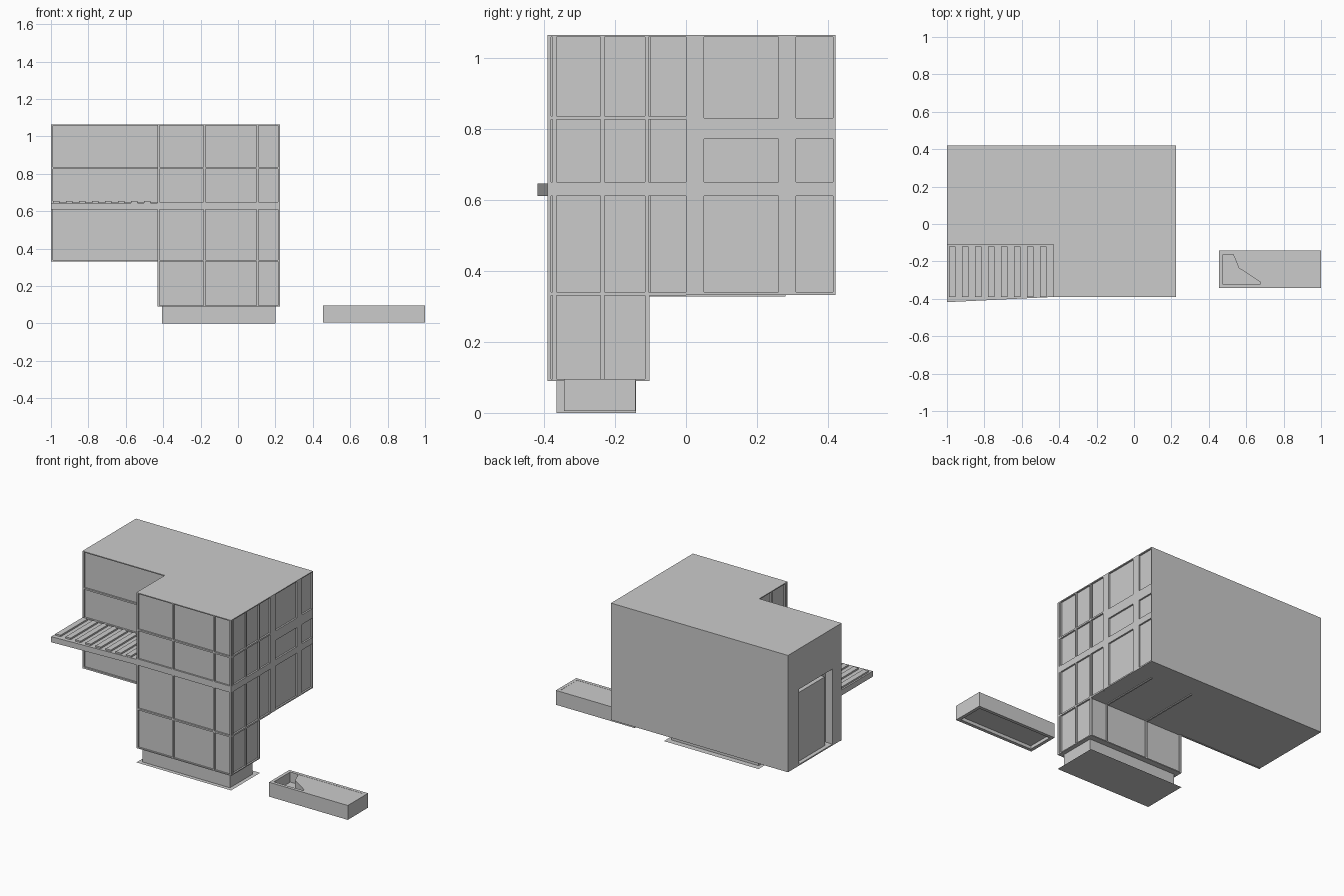
import bpy, bmesh

if "Cube" in bpy.data.objects:
    bpy.data.objects.remove(bpy.data.objects["Cube"])


def mesh_object(name, verts, faces):
    me = bpy.data.meshes.new(name)
    me.from_pydata(verts, [], faces)
    bm = bmesh.new()
    bm.from_mesh(me)
    bmesh.ops.recalc_face_normals(bm, faces=bm.faces)
    bm.to_mesh(me)
    bm.free()
    ob = bpy.data.objects.new(name, me)
    bpy.context.collection.objects.link(ob)
    return ob


def prism(name, outline, z0, z1):
    n = len(outline)
    verts = [(x, y, z0) for x, y in outline] + [(x, y, z1) for x, y in outline]
    faces = [list(range(n)), list(range(n, 2 * n))]
    faces += [[i, (i + 1) % n, (i + 1) % n + n, i + n] for i in range(n)]
    return mesh_object(name, verts, faces)


def box(name, x0, x1, y0, y1, z0, z1):
    return prism(name, [(x0, y0), (x1, y0), (x1, y1), (x0, y1)], z0, z1)


L, R, F, B = -1.0, 0.225, -0.39, 0.42      # overall building limits
TX, WY = -0.43, -0.11                      # tower left side, wing front
TOP, MID, LOW = 1.063, 0.335, 0.09         # roof, wing underside, tower underside
G = 0.010                                  # glass recess
T = 0.005                                  # half mullion width

# glazed cores
box("wing_core", -0.95, R - G, WY + G, B, MID + 0.004, TOP - 0.005)
box("tower_core", TX + G, R - G, F + G, WY - 0.002, LOW + 0.004, TOP - 0.005)
prism("roof", [(L, WY), (TX, WY), (TX, F), (R, F), (R, B), (L, B)], TOP - 0.006, TOP)
box("back_wall", L, R, B - 0.006, B, MID, TOP)
box("wing_floor", L, R, WY, B, MID - 0.003, MID + 0.005)
box("tower_floor", TX, R, F, -0.103, LOW, LOW + 0.006)

# left wall with a tall recessed opening
box("left_wall_front", L, -0.95, WY + G, -0.02, MID, TOP - 0.005)
box("left_wall_back", L, -0.95, 0.31, B, MID, TOP - 0.005)
box("left_wall_lintel", L, -0.95, -0.02, 0.31, 0.81, TOP - 0.005)
box("left_door", -0.95, -0.975, 0.02, 0.28, MID, 0.77)

# horizontal rails: (bottom, top)
rails = [(0.825, 0.835), (0.61, 0.65), (0.33, 0.34)]
for z0, z1 in rails:
    box("tower_front_rail", TX, R, F, F + G, z0, z1)
    box("tower_side_rail", R - G, R, F, 0.0, z0, z1)
    box("wing_front_rail", L, TX, WY, WY + G, z0, z1)
    box("tower_left_rail", TX, TX + G, F, WY, z0, z1)
box("wing_side_rail", R - G, R, 0.0, B, 0.61, 0.65)
box("wing_side_rail", R - G, R, 0.0, B, 0.77, 0.83)

# tower mullions on front, back, sides
for x in (TX + T, -0.18, 0.105, R - T):
    box("front_mullion", x - T, x + T, F, F + G, LOW, TOP)
    box("tower_back_mullion", x - T, x + T, WY - 0.002, -0.103, LOW, MID)
for y in (F + T, -0.37, -0.235, WY):
    box("side_mullion", R - G, R, y - T, y + T, LOW, TOP)
    if y < WY:
        box("left_mullion", TX, TX + G, y - T, y + T, LOW, TOP)

# wing side piers and underside joints
for y0, y1 in ((0.0, 0.05), (0.26, 0.31), (B - 0.004, B)):
    box("side_pier", R - G, R, y0, y1, MID, TOP)
for x in (-0.18, 0.105):
    box("underside_strip", x - T, x + T, WY, 0.28, MID - 0.008, MID)
box("wing_edge_mullion", L, L + 2 * T, WY, WY + G, MID, TOP)

# plinth and ground sheet
box("plinth", -0.405, 0.2, -0.365, -0.14, 0.0, LOW)
mesh_object("ground_sheet", [(TX, F, 0), (R, F, 0), (R, -0.103, 0), (TX, -0.103, 0)],
            [[0, 1, 2, 3]])

# slatted canopy in the corner
prism("canopy", [(L, -0.418), (TX, F), (TX, WY), (L, WY)], 0.61, 0.645)
for i in range(8):
    x = -0.99 + i * 0.0695
    box("canopy_slat", x, x + 0.035, -0.39, -0.12, 0.645, 0.655)

# planter: shell, floor and fill with an open corner
x0, x1, y0, y1 = 0.455, 1.0, -0.343, -0.142
w = 0.02
box("planter_front", x0, x1, y0, y0 + w, 0.005, 0.095)
box("planter_back", x0, x1, y1 - w, y1, 0.005, 0.095)
box("planter_left", x0, x0 + w, y0 + w, y1 - w, 0.005, 0.095)
box("planter_right", x1 - w, x1, y0 + w, y1 - w, 0.005, 0.095)
box("planter_floor", x0 + w, x1 - w, y0 + w, y1 - w, 0.025, 0.032)
prism("planter_fill", [(0.53, y1 - w), (0.56, -0.235), (0.675, -0.31), (0.675, y0 + w),
                       (x1 - w, y0 + w), (x1 - w, y1 - w)], 0.032, 0.094)
